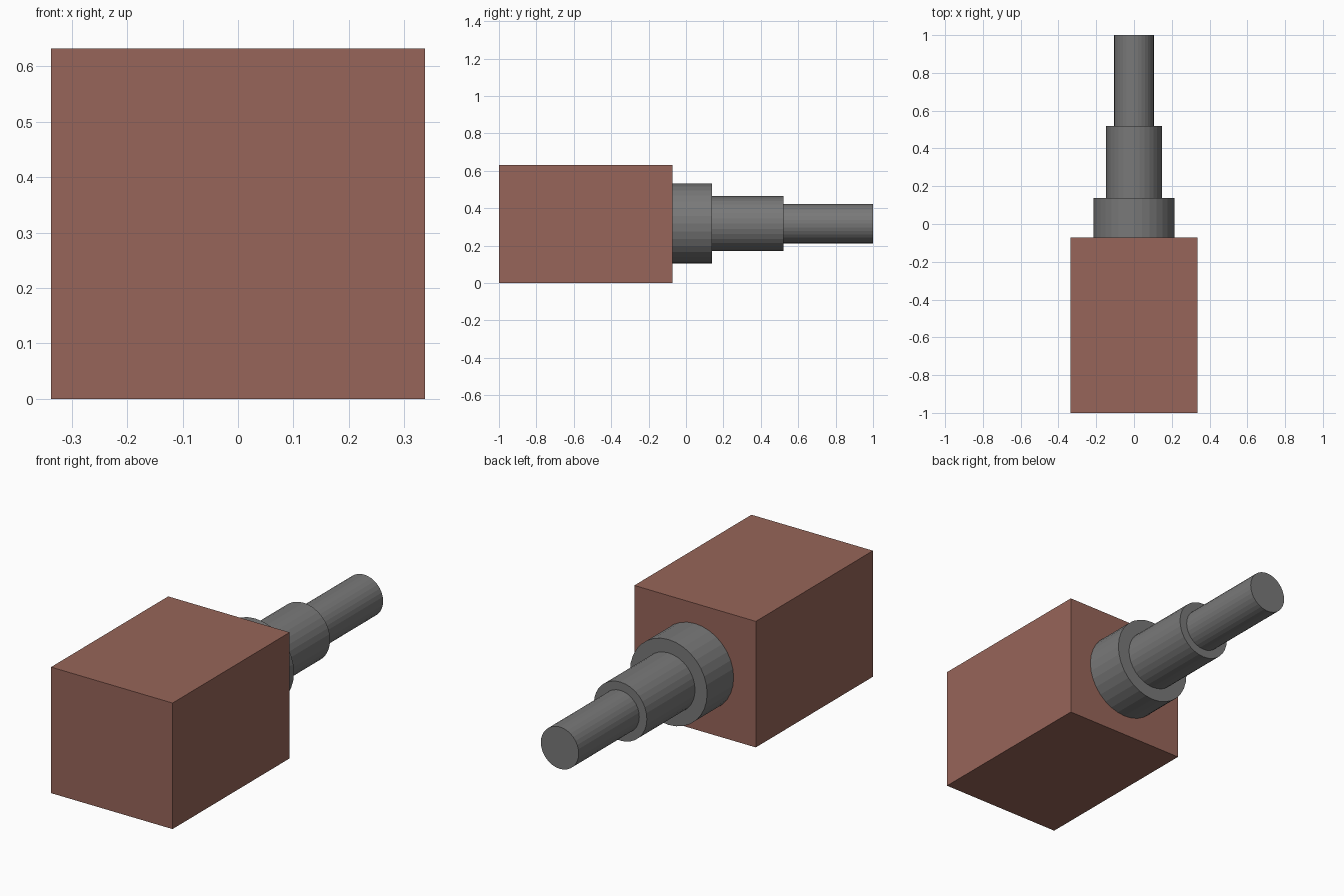
import bpy
import math

if "Cube" in bpy.data.objects:
    bpy.data.objects.remove(bpy.data.objects["Cube"])

AXIS_Z = 0.317


def make_material(name, color):
    mat = bpy.data.materials.new(name)
    mat.diffuse_color = (*color, 1.0)
    mat.use_nodes = True
    mat.node_tree.nodes["Principled BSDF"].inputs["Base Color"].default_value = mat.diffuse_color
    return mat


def finish(name, mat):
    obj = bpy.context.object
    obj.name = name
    obj.data.materials.append(mat)
    return obj


def shaft_step(name, radius, y0, y1, mat):
    """Flat-faceted cylinder lying along y."""
    bpy.ops.mesh.primitive_cylinder_add(
        vertices=32, radius=radius, depth=y1 - y0,
        location=(0, (y0 + y1) / 2, AXIS_Z), rotation=(math.pi / 2, 0, 0))
    return finish(name, mat)


brown = make_material("reddish brown", (0.31, 0.13, 0.10))
grey = make_material("dark grey", (0.19, 0.19, 0.19))

# Block body
bpy.ops.mesh.primitive_cube_add(size=1, location=(0, -0.536, 0.316))
body = finish("block_body", brown)
body.scale = (0.674, 0.928, 0.632)

# Stepped shaft, widest section against the block
for name, radius, y0, y1 in (
        ("shaft_collar", 0.214, -0.072, 0.138),
        ("shaft_middle", 0.147, 0.138, 0.52),
        ("shaft_tip", 0.105, 0.52, 1.0)):
    shaft_step(name, radius, y0, y1, grey)
